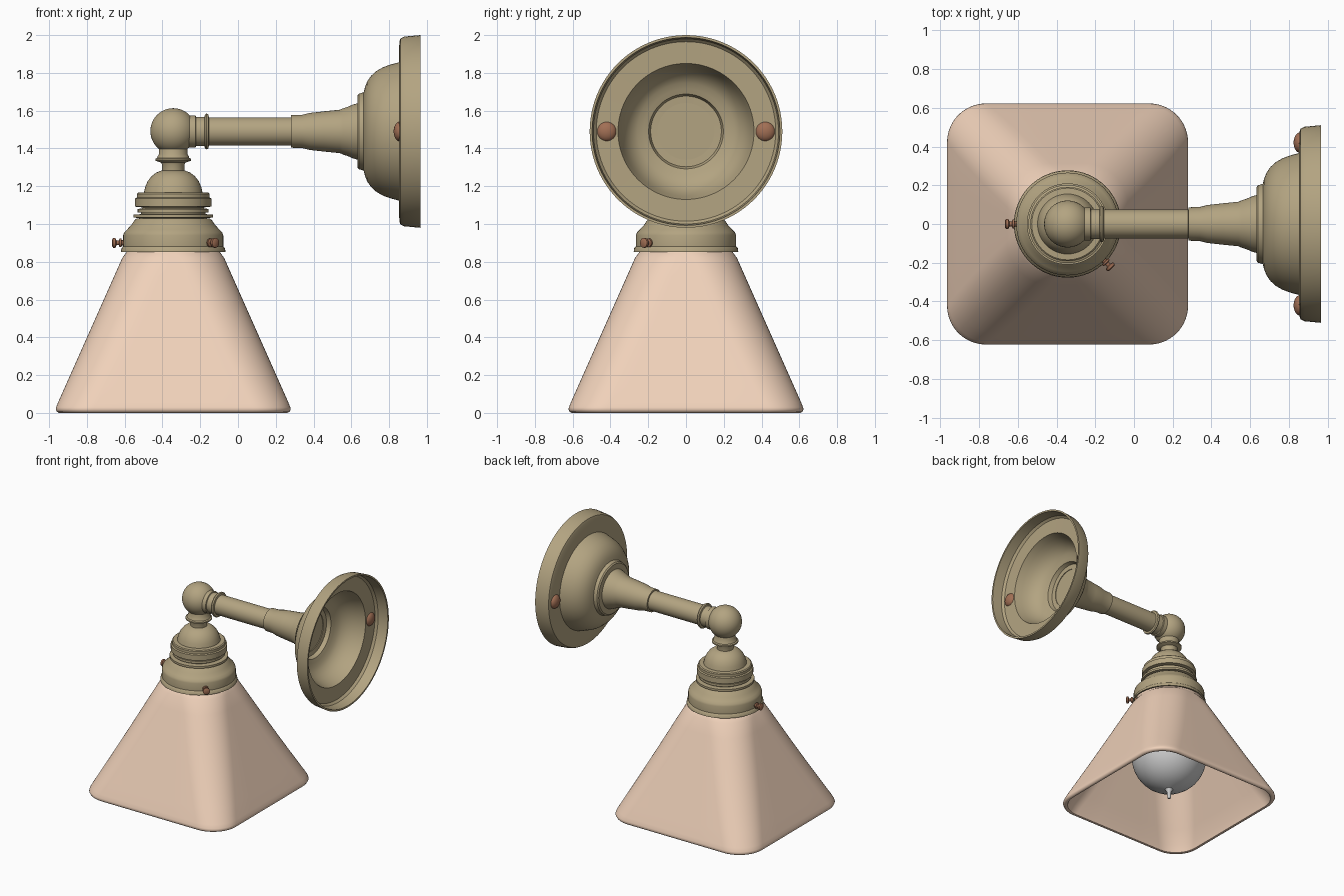
import bpy, bmesh
from math import sin, cos, pi, radians, sqrt
from mathutils import Matrix, Vector

CX, AZ = -0.343, 1.49        # lamp axis x, arm axis z


def material(name, color):
    m = bpy.data.materials.new(name)
    m.diffuse_color = (*color, 1)
    return m


BRASS = material("brass", (0.45, 0.37, 0.22))
COPPER = material("copper", (0.36, 0.16, 0.09))
GLASS = material("peach_glass", (0.87, 0.64, 0.49))


def loft(name, rings, mat, closed=False, angle=35):
    """Skin a list of equal-length point rings."""
    bm = bmesh.new()
    vs = [[bm.verts.new(p) for p in ring] for ring in rings]
    n = len(vs[0])
    pairs = list(zip(vs, vs[1:])) + ([(vs[-1], vs[0])] if closed else [])
    for a, b in pairs:
        for i in range(n):
            j = (i + 1) % n
            bm.faces.new((a[i], a[j], b[j], b[i]))
    bmesh.ops.remove_doubles(bm, verts=bm.verts, dist=1e-5)
    bmesh.ops.recalc_face_normals(bm, faces=bm.faces)
    me = bpy.data.meshes.new(name)
    bm.to_mesh(me)
    bm.free()
    ob = bpy.data.objects.new(name, me)
    bpy.context.collection.objects.link(ob)
    if mat:
        me.materials.append(mat)
    bpy.ops.object.select_all(action='DESELECT')
    ob.select_set(True)
    bpy.context.view_layer.objects.active = ob
    bpy.ops.object.shade_smooth_by_angle(angle=radians(angle))
    return ob


def lathe(name, profile, mat, origin, axis=(0, 0, 1), seg=64, closed=False):
    """Revolve (radius, distance along axis) points about an axis."""
    rot = Vector((0, 0, 1)).rotation_difference(Vector(axis)).to_matrix().to_4x4()
    m = Matrix.Translation(origin) @ rot
    rings = [[m @ Vector((r * cos(2 * pi * i / seg), r * sin(2 * pi * i / seg), h))
              for i in range(seg)] for r, h in profile]
    return loft(name, rings, mat, closed)


def dome(r, h, n=24):
    """Full ellipsoid profile."""
    return [(r * sin(pi * i / n), -h * cos(pi * i / n)) for i in range(n + 1)]


lamp, arm, X = (CX, 0, 0), (0, 0, AZ), (1, 0, 0)

# Wall plate: hollow thin shell, open to the wall
lathe("wall_plate", [
    (0, 0.632), (0.19, 0.632), (0.2, 0.64), (0.207, 0.665), (0.235, 0.672), (0.265, 0.684),
    (0.295, 0.705), (0.32, 0.733), (0.34, 0.768), (0.355, 0.81), (0.366, 0.852),
    (0.475, 0.854), (0.492, 0.86), (0.502, 0.88), (0.51, 0.965),
    (0.497, 0.965), (0.49, 0.885), (0.475, 0.868),
    (0.36, 0.866), (0.343, 0.812), (0.328, 0.774), (0.309, 0.742), (0.285, 0.715),
    (0.257, 0.696), (0.225, 0.685), (0.198, 0.676), (0.187, 0.645), (0.15, 0.643),
    (0.15, 0.638), (0, 0.638)], BRASS, arm, X, 96)

# Plate screws
for s in (-1, 1):
    lathe("plate_screw", dome(0.053, 0.033, 16), COPPER, (0.857, 0.42 * s, AZ), X, 32)

# Horizontal arm
lathe("arm", [
    (0, -0.3), (0.085, -0.3), (0.085, -0.225), (0.077, -0.222), (0.077, -0.178),
    (0.09, -0.175), (0.095, -0.166), (0.09, -0.157), (0.075, -0.154), (0.075, 0.28),
    (0.086, 0.281), (0.088, 0.34), (0.098, 0.38), (0.107, 0.46), (0.115, 0.54),
    (0.122, 0.555), (0.13, 0.58), (0.143, 0.61), (0.15, 0.636), (0, 0.636)],
    BRASS, arm, X)

# Ball joint and neck below it
lathe("ball_joint", dome(0.121, 0.121, 32), BRASS, (CX, 0, 1.492))
lathe("neck", [
    (0, 1.42), (0.075, 1.42), (0.075, 1.37), (0.083, 1.358), (0.085, 1.35), (0.095, 1.345),
    (0.095, 1.335), (0.065, 1.325), (0.06, 1.315), (0.06, 1.27), (0, 1.27)], BRASS, lamp)

# Lamp holder: domed cap and stacked rings
lathe("holder_cap", [
    (0, 1.283), (0.062, 1.283), (0.09, 1.272), (0.115, 1.253), (0.135, 1.227),
    (0.148, 1.197), (0.155, 1.168), (0.185, 1.166), (0.192, 1.16), (0.192, 1.14),
    (0.202, 1.135), (0.202, 1.092), (0.165, 1.088), (0, 1.088)], BRASS, lamp)
lathe("holder_rings", [
    (0, 1.09), (0.16, 1.09), (0.165, 1.082), (0.188, 1.08), (0.188, 1.062), (0.17, 1.06),
    (0.17, 1.052), (0.21, 1.05), (0.21, 1.034), (0.18, 1.032), (0.18, 1.02), (0, 1.02)],
    BRASS, lamp)

# Gallery gripping the shade: hollow underneath
lathe("shade_gallery", [
    (0, 1.028), (0.195, 1.028), (0.205, 1.02), (0.222, 0.995), (0.245, 0.97), (0.26, 0.955),
    (0.265, 0.94), (0.265, 0.882), (0.274, 0.872), (0.277, 0.853), (0.265, 0.853),
    (0.255, 0.88), (0.255, 0.94), (0.21, 0.99), (0, 0.99)], BRASS, lamp)
lathe("bulb_socket", [(0, 1.0), (0.125, 1.0), (0.125, 0.8), (0, 0.8)], BRASS, lamp, seg=48)

# Thumb screws on the gallery
for a in (pi, -pi / 4):
    d = (cos(a), sin(a), 0)
    lathe("thumb_screw", [(0, 0.24), (0.014, 0.24), (0.014, 0.272), (0.023, 0.274), (0.023, 0.284),
                          (0.012, 0.288), (0.012, 0.3), (0.026, 0.306), (0.026, 0.318),
                          (0.018, 0.323), (0, 0.323)],
          COPPER, (CX, 0, 0.9), d, 24)


# Glass shade: round at the top, rounded square at the rim
def rounded_square(h, c, z, n=14):
    pts = []
    for q in range(4):
        ox, oy = [(1, 1), (-1, 1), (-1, -1), (1, -1)][q]
        for i in range(n + 1):
            a = pi / 2 * (q + i / n)
            pts.append((CX + ox * (h - c) + c * cos(a), oy * (h - c) + c * sin(a), z))
        # Points along the flat side
        nx, ny = [(-1, 1), (-1, -1), (1, -1), (1, 1)][q]
        for k in (0.25, 0.5, 0.75):
            ux, uy = ox + (nx - ox) * k, oy + (ny - oy) * k
            ex, ey = [(0, 1), (-1, 0), (0, -1), (1, 0)][q]
            pts.append((CX + ux * (h - c) + ex * c, uy * (h - c) + ey * c, z))
    return pts


outer = [(0.24, 0.93), (0.24, 0.86), (0.252, 0.845), (0.27, 0.82)]
outer += [(0.27 + 0.34 * t / 8, 0.82 - 0.765 * t / 8) for t in range(1, 9)]
outer += [(0.62, 0.03), (0.622, 0.018), (0.616, 0.006), (0.605, 0.0), (0.594, 0.004)]
inner = [(h - 0.03, z) for h, z in reversed(outer[:12])]
rings = []
for h, z in outer + inner:
    t = min(1, max(0, (0.86 - z) / 0.86))
    rings.append(rounded_square(h, h * (0.985 - 0.67 * sqrt(t)), z))
loft("glass_shade", rings, GLASS, closed=True, angle=50)

# Bulb with a pointed tip
bulb = [(0, 0.03), (0.01, 0.033), (0.013, 0.045), (0.015, 0.085), (0.03, 0.11)]
bulb += [(0.28 * sin(a), 0.39 - 0.28 * cos(a)) for a in [radians(10 + 10 * i) for i in range(13)]]
bulb += [(0.175, 0.63), (0.14, 0.69), (0.118, 0.75), (0.112, 0.82), (0, 0.82)]
lathe("bulb", bulb, None, lamp)
